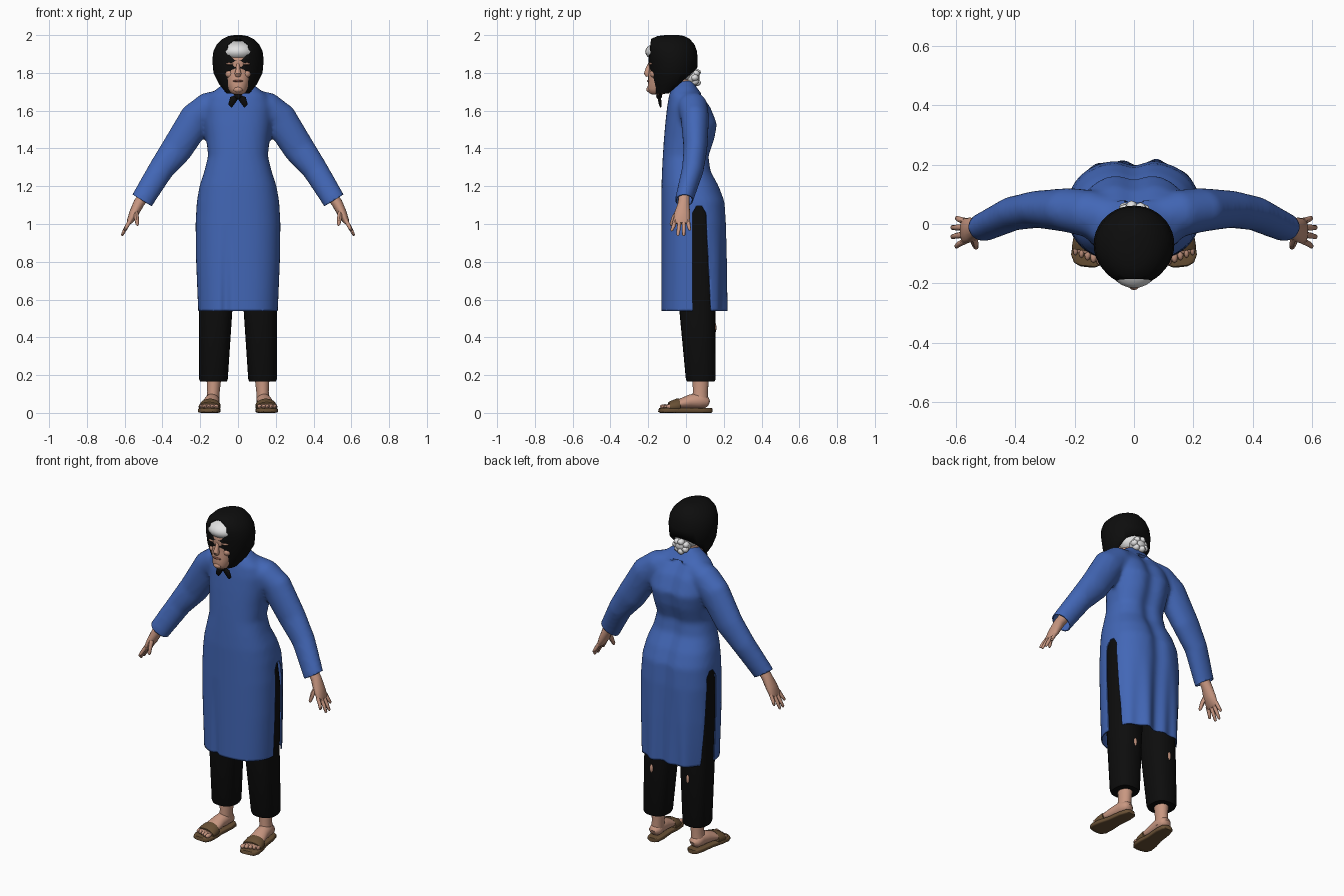
import bpy, bmesh, math
from mathutils import Vector, Matrix

if "Cube" in bpy.data.objects:
    bpy.data.objects.remove(bpy.data.objects["Cube"])


def material(name, rgb):
    m = bpy.data.materials.new(name)
    m.use_nodes = True
    m.diffuse_color = (*rgb, 1)
    bsdf = m.node_tree.nodes["Principled BSDF"]
    bsdf.inputs["Base Color"].default_value = (*rgb, 1)
    bsdf.inputs["Roughness"].default_value = 0.8
    return m


BLUE = material("blue cloth", (0.055, 0.135, 0.47))
BLACK = material("black cloth", (0.004, 0.004, 0.004))
SKIN = material("skin", (0.58, 0.31, 0.22))
DARK = material("dark skin", (0.24, 0.09, 0.065))
HAIR = material("white hair", (0.75, 0.75, 0.75))
LEATHER = material("brown leather", (0.14, 0.08, 0.035))
parts = []


def finish(name, bm, mat):
    bmesh.ops.recalc_face_normals(bm, faces=bm.faces)
    me = bpy.data.meshes.new(name)
    bm.to_mesh(me)
    bm.free()
    me.materials.append(mat)
    ob = bpy.data.objects.new(name, me)
    bpy.context.collection.objects.link(ob)
    parts.append(ob)
    return ob


def loft(bm, rings, n=20, depth=(0, 1, 0), axis=None, power=2):
    """Skin elliptical rings (x, y, z, width, depth) along their path."""
    pts = [Vector(r[:3]) for r in rings]
    loops = []
    for i, r in enumerate(rings):
        t = Vector(axis) if axis else pts[min(i + 1, len(pts) - 1)] - pts[max(i - 1, 0)]
        t.normalize()
        u = Vector(depth)
        u = (u - t * u.dot(t)).normalized()
        v = u.cross(t)
        loop = []
        for k in range(n):
            c, s = math.cos(math.tau * k / n), math.sin(math.tau * k / n)
            c = math.copysign(abs(c) ** (2 / power), c)
            s = math.copysign(abs(s) ** (2 / power), s)
            loop.append(bm.verts.new(pts[i] + v * c * r[3] + u * s * r[4]))
        loops.append(loop)
    for a, b in zip(loops, loops[1:]):
        for k in range(n):
            bm.faces.new((a[k], a[(k + 1) % n], b[(k + 1) % n], b[k]))
    bm.faces.new(loops[0])
    bm.faces.new(loops[-1])


def stack(bm, rows, **kw):
    """Loft level rings given as (z, front y, back y, half width)."""
    loft(bm, [(0, (f + b) / 2, z, w, (b - f) / 2) for z, f, b, w in rows], axis=(0, 0, 1), **kw)


def blob(bm, c, r, n=16):
    m = Matrix.Translation(c) @ Matrix.Diagonal((*r, 1))
    bmesh.ops.create_uvsphere(bm, u_segments=n, v_segments=max(6, n // 2), radius=1, matrix=m)


def slice_mesh(bm, co, no, faces=None, remove=False):
    fs = list(faces if faces is not None else bm.faces)
    geom = fs + list({e for f in fs for e in f.edges}) + list({v for f in fs for v in f.verts})
    bmesh.ops.bisect_plane(bm, geom=geom, plane_co=co, plane_no=no, clear_outer=remove)


def thicken(ob, t):
    m = ob.modifiers.new("thickness", "SOLIDIFY")
    m.thickness = t


# Tunic: torso and sleeves fused into one skin
bm = bmesh.new()
stack(bm, [(0.48, -.13, .22, .208), (.56, -.13, .22, .212), (.8, -.13, .22, .222),
           (1.0, -.13, .218, .225), (1.12, -.13, .21, .218), (1.2, -.13, .18, .204),
           (1.28, -.127, .137, .178), (1.36, -.123, .127, .158), (1.45, -.117, .158, .168),
           (1.53, -.11, .172, .18), (1.62, -.1, .135, .18), (1.68, -.09, .09, .155),
           (1.725, -.075, .055, .1), (1.76, -.05, .035, .05)], n=48, power=2.4)
for s in (1, -1):
    loft(bm, [(s * .08, .02, 1.65, .065, .07), (s * .15, .035, 1.622, .08, .08),
              (s * .22, .047, 1.56, .09, .075), (s * .325, .05, 1.395, .084, .063),
              (s * .41, .035, 1.285, .068, .058), (s * .505, -.01, 1.13, .062, .048),
              (s * .53, -.015, 1.08, .06, .046)], n=24)
tunic = finish("tunic", bm, BLUE)
rm = tunic.modifiers.new("fuse", "REMESH")
rm.mode = "VOXEL"
rm.voxel_size = 0.013
sm = tunic.modifiers.new("soften", "SMOOTH")
sm.iterations = 6
bpy.context.view_layer.update()
fused = tunic.evaluated_get(bpy.context.evaluated_depsgraph_get())
bm = bmesh.new()
bm.from_mesh(fused.to_mesh())
tunic.modifiers.clear()
# Back hollow and hem folds
for v in bm.verts:
    x, y, z = v.co
    fade = max(0, min(1, (1.0 - z) / .45))
    if abs(x) < .2 and y > .08:
        v.co.y -= .02 * math.exp(-(x / .045) ** 2) + .008 * fade * math.sin(x * 60)
    elif y < -.08 and z < 1:
        v.co.y += .02 * fade * math.exp(-((x + .065) / .02) ** 2)
# Hem, cuffs and side slits
slice_mesh(bm, (0, 0, .54), (0, 0, -1), remove=True)
for s in (1, -1):
    sleeve = [f for f in bm.faces if f.calc_center_median().x * s > .36]
    slice_mesh(bm, (s * .507, 0, 1.125), (s * .52, 0, -.85), sleeve, True)
slit = [((0, .035, 0), (0, -1, 0)), ((0, .105, 1.08), (0, 1, .05)), ((0, 0, 1.095), (0, 0, 1)),
        ((0, .035, 1.06), (0, -1, .6)), ((0, .105, 1.06), (0, 1, .6))]
slit = [(Vector(c), Vector(d)) for c, d in slit]
for c, d in slit:
    slice_mesh(bm, c, d, [f for f in bm.faces if abs(f.calc_center_median().x) < .3
                          and f.calc_center_median().z < 1.15])
gone = [f for f in bm.faces if .12 < abs(f.calc_center_median().x) < .27
        and all((f.calc_center_median() - c).dot(d) < 0 for c, d in slit)]
bmesh.ops.delete(bm, geom=gone, context="FACES")
bm.to_mesh(tunic.data)
bm.free()
thicken(tunic, .006)

for s, side in ((1, "left"), (-1, "right")):
    # Trouser leg with a small worn hole
    bm = bmesh.new()
    loft(bm, [(s * .13, .078, .165, .07, .073), (s * .13, .078, .18, .076, .079),
              (s * .118, .06, .54, .088, .095), (s * .108, .06, .9, .1, .11),
              (s * .1, .05, 1.14, .085, .1)], n=24, axis=(0, 0, 1), power=2.4)
    finish(side + "_trouser_leg", bm, BLACK)
    bm = bmesh.new()
    blob(bm, (s * .12, .154, .45), (.01, .007, .026), 8)
    finish(side + "_trouser_hole", bm, SKIN)

    # Hand
    bm = bmesh.new()
    loft(bm, [(s * .49, -.01, 1.16, .03, .03), (s * .525, -.012, 1.11, .029, .03),
              (s * .552, -.02, 1.055, .025, .042), (s * .572, -.024, 1.015, .017, .043),
              (s * .578, -.024, 1.003, .01, .04)], n=16)
    for base, tip, end in ((-.058, -.076, .962), (-.035, -.043, .937), (-.012, -.012, .937), (.01, .02, .965)):
        dx = (1.01 - end) * .55
        loft(bm, [(s * .57, base, 1.02, .011, .011), (s * (.575 + dx * .55), (base + tip) / 2, (1.01 + end) / 2, .01, .01),
                  (s * (.573 + dx), tip, end + .005, .007, .008), (s * (.575 + dx), tip, end, .002, .002)], n=8)
    loft(bm, [(s * .545, -.03, 1.08, .014, .016), (s * .538, -.062, 1.035, .013, .014),
              (s * .533, -.078, .998, .009, .009), (s * .532, -.08, .99, .002, .002)], n=8)
    finish(side + "_hand", bm, SKIN)

    # Foot with toes and ankle
    turn = Matrix.Translation((s * .143, 0, 0)) @ Matrix.Rotation(s * math.radians(6), 4, "Z")
    bm = bmesh.new()
    loft(bm, [(0, .122, .05, .018, .015), (0, .11, .055, .034, .03), (0, .07, .065, .038, .042),
              (0, .02, .06, .04, .036), (0, -.04, .047, .048, .024), (0, -.085, .037, .05, .014),
              (0, -.1, .034, .045, .008)], depth=(0, 0, 1))
    loft(bm, [(0, .075, .05, .036, .045), (-s * .005, .077, .11, .033, .04), (-s * .008, .08, .22, .042, .045)])
    for k in range(5):
        blob(bm, (s * (k * .021 - .04), -.112 + k * .006, .034), (.013 - k * .001, .024, .012), 10)
    bm.transform(turn)
    finish(side + "_foot", bm, SKIN)

    # Sandal sole and strap
    bm = bmesh.new()
    loft(bm, [(0, .138, .013, .018, .012), (0, .125, .013, .035, .013), (0, .08, .013, .043, .013),
              (0, .0, .013, .045, .013), (0, -.06, .013, .056, .013), (0, -.11, .013, .058, .013),
              (0, -.135, .013, .046, .013), (0, -.144, .015, .025, .01)], depth=(0, 0, 1), power=5, n=24)
    bm.transform(turn)
    finish(side + "_sandal_sole", bm, LEATHER)
    bm = bmesh.new()
    loft(bm, [(0, -.035, .038, .052, .038), (0, -.045, .037, .056, .039),
              (0, -.08, .032, .058, .031), (0, -.09, .031, .056, .026)], depth=(0, 0, 1), n=24)
    slice_mesh(bm, (0, 0, .012), (0, 0, -1), remove=True)
    bm.transform(turn)
    finish(side + "_sandal_strap", bm, LEATHER)

# Head and neck
bm = bmesh.new()
stack(bm, [(1.685, -.18, -.13, .02), (1.695, -.197, -.09, .04), (1.715, -.205, -.06, .052),
           (1.745, -.2, -.03, .064), (1.79, -.2, 0, .078), (1.825, -.193, .02, .084),
           (1.85, -.2, .02, .085), (1.89, -.198, .02, .083), (1.93, -.175, .01, .07),
           (1.96, -.13, -.03, .04)], n=32, power=2.2)
loft(bm, [(0, -.005, 1.66, .066, .062), (0, -.02, 1.73, .058, .055), (0, -.06, 1.82, .055, .055)])
loft(bm, [(0, -.19, 1.845, .009, .012), (0, -.2, 1.82, .011, .014), (0, -.206, 1.797, .018, .017),
          (0, -.2, 1.783, .014, .012)], n=12)
for s in (1, -1):
    blob(bm, (s * .037, -.182, 1.848), (.028, .015, .008), 12)
    blob(bm, (s * .043, -.168, 1.795), (.025, .022, .022), 12)
blob(bm, (0, -.194, 1.712), (.025, .016, .016), 12)
finish("head", bm, SKIN)

bm = bmesh.new()
blob(bm, (0, -.198, 1.757), (.027, .008, .006), 12)
for s in (1, -1):
    blob(bm, (s * .036, -.179, 1.832), (.018, .009, .005), 12)
finish("mouth_and_eyes", bm, DARK)

# Hair with a bun at the nape
bm = bmesh.new()
blob(bm, (0, -.1, 1.912), (.1, .116, .058), 28)
blob(bm, (0, -.02, 1.81), (.078, .068, .06), 20)
finish("hair", bm, HAIR)
bm = bmesh.new()
blob(bm, (0, .03, 1.778), (.05, .042, .04), 14)
for k in range(7):
    a = math.tau * k / 7
    blob(bm, (.035 * math.cos(a), .045 + .006 * (k % 3), 1.775 + .028 * math.sin(a)), (.02, .022, .018), 8)
finish("hair_bun", bm, HAIR)

# Headscarf, open at the face and nape
bm = bmesh.new()
stack(bm, [(1.69, -.17, -.05, .06), (1.74, -.18, .02, .1), (1.8, -.19, .058, .13),
           (1.87, -.2, .062, .136), (1.915, -.206, .058, .13), (1.95, -.205, .045, .113),
           (1.98, -.185, .02, .082), (1.995, -.15, -.01, .05), (2.0, -.11, -.04, .02)], n=40)
slice_mesh(bm, (0, -.185, 1.98), (0, -1, .117), remove=True)
slice_mesh(bm, (0, .06, 1.825), (0, .66, -.75), remove=True)
thicken(finish("headscarf", bm, BLACK), .007)

# Knot and tails under the chin
bm = bmesh.new()
blob(bm, (0, -.142, 1.678), (.02, .016, .018), 12)
for s in (1, -1):
    loft(bm, [(0, -.142, 1.68, .008, .008), (s * .025, -.14, 1.66, .02, .009),
              (s * .038, -.136, 1.63, .014, .007), (s * .034, -.134, 1.618, .003, .003)], n=10)
    loft(bm, [(s * .072, -.13, 1.76, .008, .02), (s * .045, -.135, 1.71, .008, .018),
              (0, -.142, 1.68, .008, .012)], n=8)
finish("scarf_knot", bm, BLACK)

# Smooth shading with sharp edges kept
bpy.ops.object.select_all(action="DESELECT")
for ob in parts:
    ob.select_set(True)
bpy.context.view_layer.objects.active = tunic
bpy.ops.object.shade_smooth_by_angle(angle=math.radians(45))
